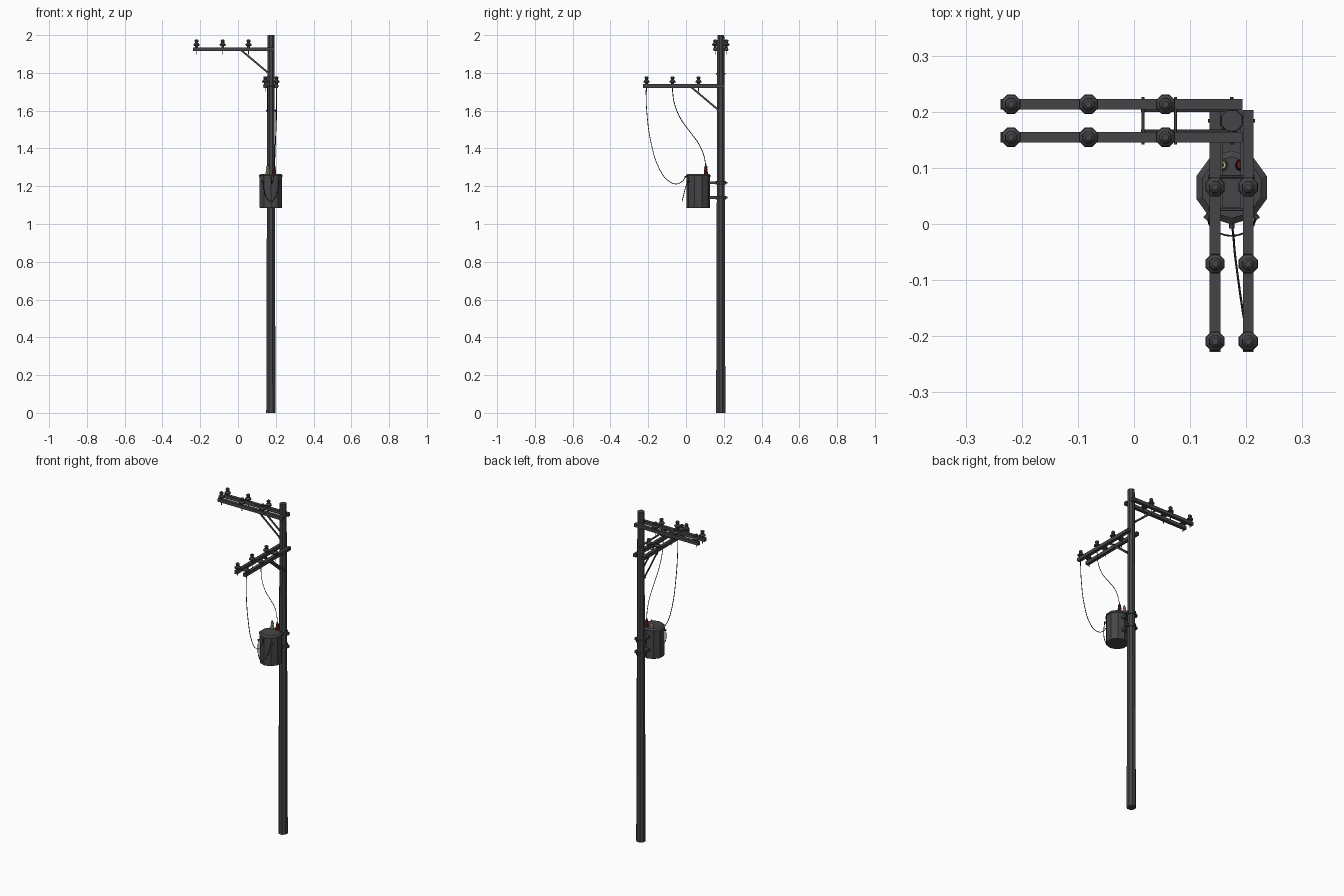
import bpy, bmesh, math
from mathutils import Vector, Matrix

if "Cube" in bpy.data.objects:
    bpy.data.objects.remove(bpy.data.objects["Cube"])

PX, PY = 0.174, 0.184          # pole axis
TY = 0.065                     # transformer tank centre


def material(name, rgb):
    m = bpy.data.materials.new(name)
    m.diffuse_color = (*rgb, 1)
    m.use_nodes = True
    m.node_tree.nodes["Principled BSDF"].inputs["Base Color"].default_value = m.diffuse_color
    return m


GREY = material("dark grey", (0.060, 0.060, 0.065))
BLACK = material("wire black", (0.025, 0.025, 0.028))
RED = material("dark red", (0.17, 0.018, 0.022))
CREAM = material("cream", (0.50, 0.46, 0.28))


def finish(name, bm, mat, matrix=None, smooth=False):
    bmesh.ops.recalc_face_normals(bm, faces=bm.faces)
    me = bpy.data.meshes.new(name)
    bm.to_mesh(me)
    bm.free()
    me.materials.append(mat)
    for p in me.polygons:
        p.use_smooth = smooth
    ob = bpy.data.objects.new(name, me)
    bpy.context.collection.objects.link(ob)
    if matrix:
        me.transform(matrix)
    return ob


def lathe(name, profile, sides, mat, matrix=None, turn=0.0):
    """Stack of n-sided rings given as (radius, height), capped both ends."""
    bm = bmesh.new()
    rings = []
    for r, z in profile:
        rings.append([bm.verts.new((r * math.cos(turn + math.tau * i / sides),
                                    r * math.sin(turn + math.tau * i / sides), z))
                      for i in range(sides)])
    for a, b in zip(rings, rings[1:]):
        for i in range(sides):
            j = (i + 1) % sides
            bm.faces.new((a[i], a[j], b[j], b[i]))
    bm.faces.new(rings[0])
    bm.faces.new(rings[-1])
    return finish(name, bm, mat, matrix)


def box(name, centre, size, mat, matrix=None):
    bm = bmesh.new()
    bmesh.ops.create_cube(bm, size=1)
    bmesh.ops.scale(bm, vec=size, verts=bm.verts)
    bmesh.ops.translate(bm, vec=centre, verts=bm.verts)
    return finish(name, bm, mat, matrix)


def rod(name, a, b, r, mat, matrix=None, sides=6):
    a, b = Vector(a), Vector(b)
    d = b - a
    m = Matrix.Translation(a) @ d.to_track_quat('Z', 'Y').to_matrix().to_4x4()
    if matrix:
        m = matrix @ m
    return lathe(name, [(r, 0), (r, d.length)], sides, mat, m)


def wire(name, points, r=0.002):
    cu = bpy.data.curves.new(name, 'CURVE')
    cu.dimensions = '3D'
    cu.bevel_depth = r
    cu.bevel_resolution = 0
    cu.resolution_u = 4
    sp = cu.splines.new('BEZIER')
    sp.bezier_points.add(len(points) - 1)
    for bp, p in zip(sp.bezier_points, points):
        bp.co = p
        bp.handle_left_type = bp.handle_right_type = 'AUTO'
    cu.materials.append(BLACK)
    ob = bpy.data.objects.new(name, cu)
    bpy.context.collection.objects.link(ob)


# Pole
lathe("pole", [(0.0265, 0), (0.025, 0.5), (0.0225, 1.25), (0.020, 2.0)], 8, GREY,
      Matrix.Translation((PX, PY, 0)), math.pi / 8)

# Insulator outline
INSULATOR = [(0.008, 0), (0.008, 0.007), (0.0185, 0.010), (0.0175, 0.016), (0.009, 0.024),
             (0.009, 0.028), (0.0115, 0.032), (0.011, 0.038), (0.006, 0.042)]


def crossarm(label, z, angle):
    """Double arm reaching out along local -x from the pole."""
    m = Matrix.Translation((PX, PY, z)) @ Matrix.Rotation(angle, 4, 'Z')
    for side, s in (("a", -1), ("b", 1)):
        y = s * 0.0295
        box(f"{label}_arm_{side}", (-0.1965, y, 0), (0.431, 0.019, 0.02), GREY, m)
        for i, x in enumerate((-0.393, -0.255, -0.118)):
            lathe(f"{label}_insulator_{side}{i}", INSULATOR, 8, GREY,
                  m @ Matrix.Translation((x, y, 0.01)), math.pi / 8)
            rod(f"{label}_pin_{side}{i}", (x, y, -0.028), (x, y, 0), 0.002, GREY, m)
        # Diagonal brace on the inner face of the arm
        a, b = Vector((-0.158, s * 0.018, -0.004)), Vector((-0.006, s * 0.018, -0.132))
        tilt = Matrix.Translation((a + b) / 2) @ Matrix.Rotation(
            math.atan2(a.z - b.z, b.x - a.x), 4, 'Y')
        box(f"{label}_brace_{side}", (0, 0, 0), ((b - a).length, 0.004, 0.01), GREY, m @ tilt)
    # Through bolts at the pole and at the brace end
    for i, x in enumerate((-0.158, -0.1, 0)):
        rod(f"{label}_bolt_{i}", (x, -0.042, 0), (x, 0.042, 0), 0.003, GREY, m)
    rod(f"{label}_brace_bolt", (-0.008, -0.026, -0.13), (-0.008, 0.026, -0.13), 0.004, GREY, m)


crossarm("upper", 1.925, 0)
crossarm("lower", 1.73, math.pi / 2)

# Transformer tank with rim and slightly domed lid
lathe("transformer_tank", [(0.061, 1.085), (0.063, 1.09), (0.063, 1.248), (0.066, 1.249),
                           (0.066, 1.258), (0.055, 1.266)], 10, GREY,
      Matrix.Translation((PX, TY, 0)), math.pi / 2)

# Pole bands and brackets holding the tank
for i, z in enumerate((1.14, 1.218)):
    lathe(f"pole_band_{i}", [(0.029, z - 0.009), (0.029, z + 0.009)], 8, GREY,
          Matrix.Translation((PX, PY, 0)), math.pi / 8)
    box(f"tank_bracket_{i}", (PX, 0.142, z), (0.034, 0.04, 0.014), GREY)
    for s in (-1, 1):
        box(f"band_clamp_{i}_{s}", (PX + s * 0.031, PY, z), (0.012, 0.014, 0.016), GREY)
    rod(f"band_bolt_{i}", (PX, PY + 0.02, z), (PX, PY + 0.036, z), 0.005, GREY)

# Bushings on the lid: ribbed coloured body with a terminal
BUSHING = [(0.010, 0), (0.011, 0.010), (0.008, 0.013), (0.010, 0.016), (0.0095, 0.024),
           (0.007, 0.028), (0.009, 0.031), (0.007, 0.042)]
for label, x, mat in (("cream", PX - 0.017, CREAM), ("red", PX + 0.017, RED)):
    at = Matrix.Translation((x, 0.105, 1.264))
    lathe(f"{label}_bushing", BUSHING, 8, mat, at)
    lathe(f"{label}_bushing_cap", [(0.004, 0.04), (0.004, 0.05)], 6, GREY, at)

# Side terminals low on the tank front
for i, dx in enumerate((-0.039, 0, 0.039)):
    z = 1.25 if dx == 0 else 1.225
    y = TY - math.sqrt(0.061 ** 2 - dx ** 2)
    out = Vector((dx, y - TY, 0)).normalized()
    p = Vector((PX + dx, y, z))
    rod(f"side_terminal_{i}", p - out * 0.006, p + out * 0.012, 0.005, GREY)

# Lead wires from the lower arm, and the slack loop across the tank front
AX = PX + 0.0295
wire("outer_lead", [(AX, -0.212, 1.71), (AX - 0.002, -0.208, 1.6), (AX - 0.005, -0.185, 1.43),
                    (AX - 0.012, -0.14, 1.29), (AX - 0.019, -0.09, 1.226),
                    (AX - 0.024, -0.05, 1.212), (PX + 0.003, -0.02, 1.226), (PX, 0.0, 1.252)])
wire("inner_lead", [(AX, -0.072, 1.71), (AX, -0.063, 1.645), (AX, -0.03, 1.56),
                    (AX - 0.003, 0.02, 1.49), (AX - 0.007, 0.07, 1.42),
                    (AX - 0.01, 0.095, 1.36), (PX + 0.017, 0.105, 1.31)])
wire("slack_loop", [(PX - 0.042, 0.008, 1.225), (PX - 0.036, -0.006, 1.18),
                    (PX - 0.02, -0.017, 1.135), (PX, -0.021, 1.12), (PX + 0.02, -0.017, 1.135),
                    (PX + 0.036, -0.006, 1.18), (PX + 0.042, 0.008, 1.225)])
